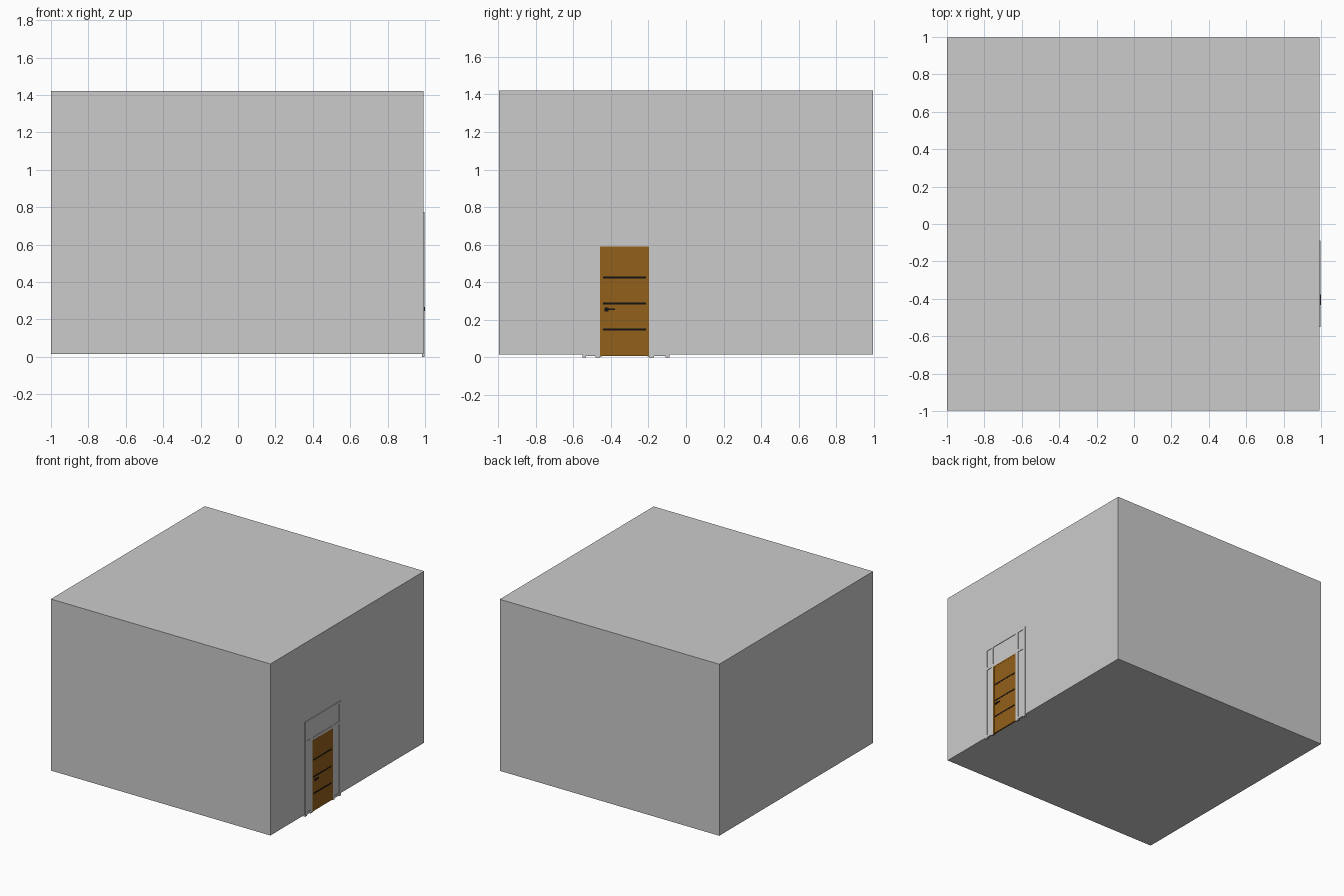
import bpy, bmesh
from mathutils import Vector

if "Cube" in bpy.data.objects:
    bpy.data.objects.remove(bpy.data.objects["Cube"])


def material(name, rgb):
    m = bpy.data.materials.new(name)
    m.diffuse_color = (*rgb, 1)
    m.use_nodes = True
    m.node_tree.nodes["Principled BSDF"].inputs["Base Color"].default_value = m.diffuse_color
    return m


def box(name, x, y, z, mat=None):
    """Axis-aligned box from (min, max) ranges."""
    bm = bmesh.new()
    bmesh.ops.create_cube(bm, size=1)
    for v in bm.verts:
        v.co = Vector([r[0] + (c + 0.5) * (r[1] - r[0]) for c, r in zip(v.co, (x, y, z))])
    me = bpy.data.meshes.new(name)
    bm.to_mesh(me)
    bm.free()
    ob = bpy.data.objects.new(name, me)
    bpy.context.collection.objects.link(ob)
    if mat:
        me.materials.append(mat)
    return ob


wood = material("wood", (0.29, 0.115, 0.01))
black = material("black_trim", (0.006, 0.006, 0.006))

# Main building block
box("building_walls", (-1, 0.992), (-0.997, 0.997), (0.015, 1.422))

# Door surround: four posts shared by sidelights and transom
depth = (0.983, 0.997)
posts = [(-0.552, -0.532), (-0.481, -0.459), (-0.196, -0.170), (-0.110, -0.088)]
for i, y in enumerate(posts):
    box(f"frame_post_{i + 1}", depth, y, (0, 0.775))

# Horizontal rails: head, transom bar, and sidelight sills
gaps = [(a[1], b[0]) for a, b in zip(posts, posts[1:])]
for i, y in enumerate(gaps):
    box(f"head_rail_{i + 1}", depth, y, (0.757, 0.775))
    box(f"transom_rail_{i + 1}", depth, y, (0.59, 0.612))
for i, y in enumerate((gaps[0], gaps[2])):
    box(f"sidelight_sill_{i + 1}", depth, y, (0.008, 0.028))

# Glazing panes set just behind the frame
for i, y in enumerate(gaps):
    box(f"transom_pane_{i + 1}", (0.988, 0.993), y, (0.612, 0.757))
for i, y in enumerate((gaps[0], gaps[2])):
    box(f"sidelight_pane_{i + 1}", (0.988, 0.993), y, (0.028, 0.59))

# Wooden door: jambs, head and leaf
for side, y in (("left", (-0.459, -0.447)), ("right", (-0.206, -0.196))):
    box(f"door_jamb_{side}", (0.985, 0.9975), y, (0.004, 0.59), wood)
box("door_head", (0.985, 0.9975), (-0.447, -0.206), (0.58, 0.59), wood)
box("door_leaf", (0.985, 0.9965), (-0.447, -0.206), (0.006, 0.58), wood)

# Black inlay strips
for i, z in enumerate((0.148, 0.286, 0.425)):
    box(f"door_strip_{i + 1}", (0.99, 0.998), (-0.442, -0.212), (z - 0.005, z + 0.005), black)

# Handle with back plate and lever
box("handle_plate", (0.99, 0.999), (-0.434, -0.412), (0.245, 0.266), black)
box("handle_lever", (0.995, 1.0), (-0.418, -0.378), (0.251, 0.261), black)
